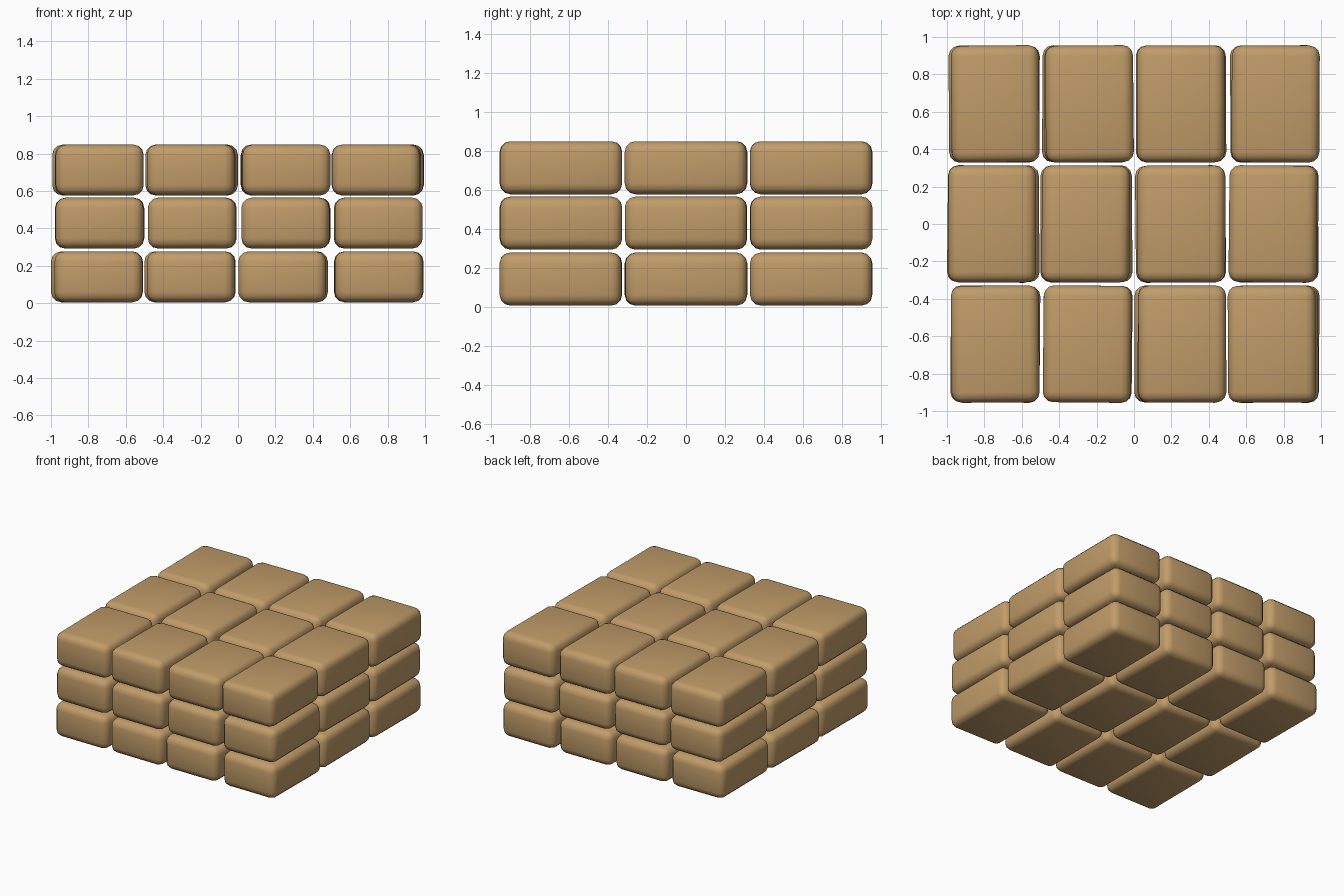
import bpy, random
from math import radians

if "Cube" in bpy.data.objects:
    bpy.data.objects.remove(bpy.data.objects["Cube"])

random.seed(4)

tan = bpy.data.materials.new("sandstone_tan")
tan.diffuse_color = (0.53, 0.33, 0.14, 1)
tan.use_nodes = True
tan.node_tree.nodes["Principled BSDF"].inputs["Base Color"].default_value = tan.diffuse_color

SIZE = (0.47, 0.625, 0.272)
ROWS = (-0.642, 0.0, 0.642)          # front, middle, back
LAYERS = (0.141, 0.428, 0.712)       # bottom, middle, top

# Block centres along x, slightly uneven: COLUMNS[layer][row]
COLUMNS = (
    ((-0.745, -0.25, 0.237, 0.755), (-0.762, -0.265, 0.243, 0.75), (-0.755, -0.255, 0.245, 0.752)),
    ((-0.738, -0.245, 0.255, 0.75), (-0.742, -0.245, 0.255, 0.75), (-0.74, -0.243, 0.257, 0.75)),
    ((-0.742, -0.25, 0.258, 0.737), (-0.758, -0.258, 0.253, 0.743), (-0.742, -0.238, 0.25, 0.757)),
)


def block(name, centre):
    """One rounded stone block with a tiny twist."""
    bpy.ops.mesh.primitive_cube_add(size=1, location=centre)
    ob = bpy.context.object
    ob.name = name
    ob.scale = SIZE
    bpy.ops.object.transform_apply(location=False, rotation=False, scale=True)
    ob.rotation_euler.z = radians(random.uniform(-0.7, 0.7))
    ob.data.materials.append(tan)
    bevel = ob.modifiers.new("rounded_edges", 'BEVEL')
    bevel.width = 0.055
    bevel.segments = 3
    bevel.limit_method = 'NONE'
    bpy.ops.object.modifier_apply(modifier=bevel.name)
    bpy.ops.object.shade_smooth_by_angle(angle=radians(40))


# Stack of three layers, each three rows of four blocks
for k, z in enumerate(LAYERS):
    for j, y in enumerate(ROWS):
        for i, x in enumerate(COLUMNS[k][j]):
            block(f"block_layer{k + 1}_row{j + 1}_{i + 1}", (x, y, z))
